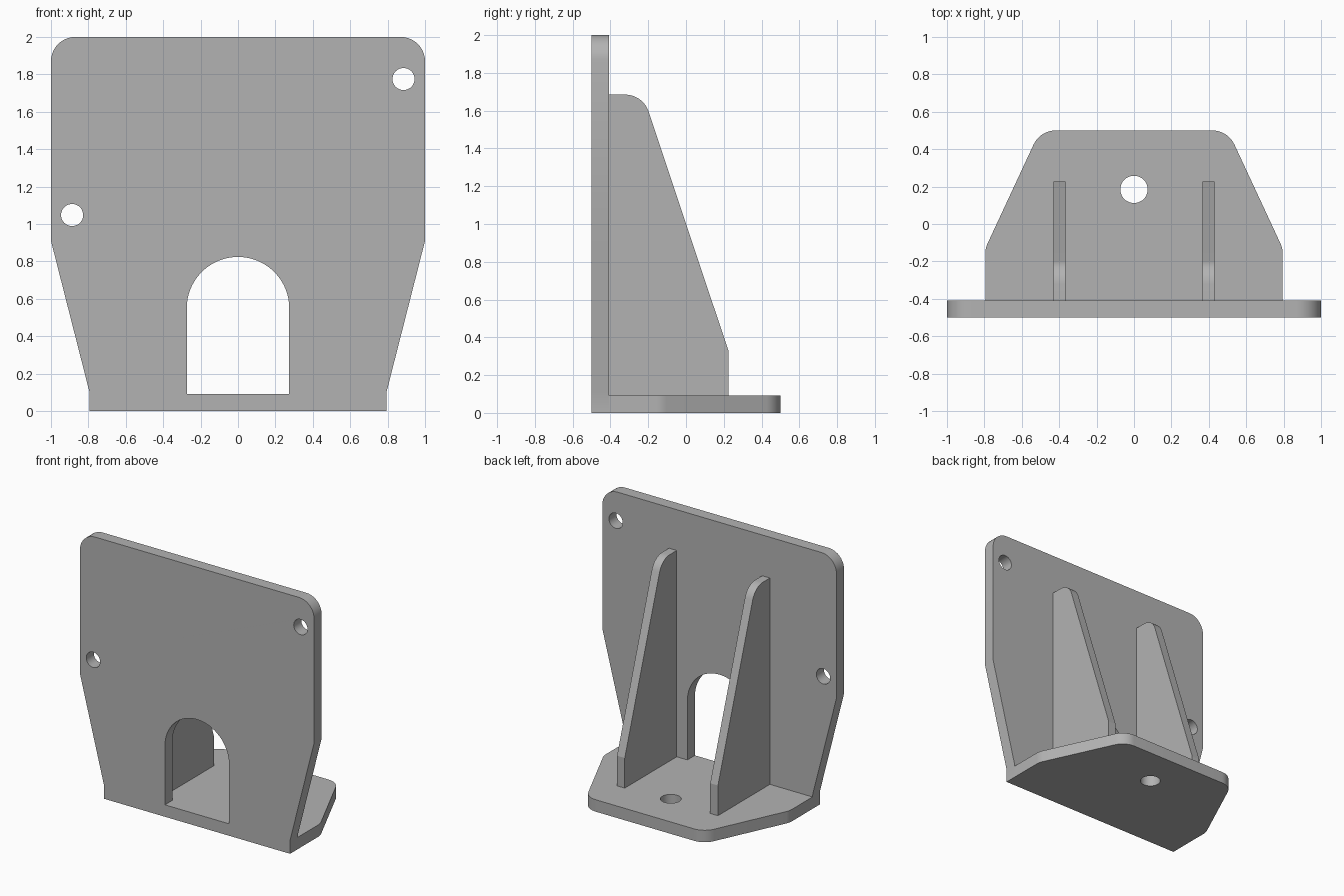
import bpy, bmesh, math
from mathutils import Matrix, Vector

if "Cube" in bpy.data.objects:
    bpy.data.objects.remove(bpy.data.objects["Cube"])

steel = bpy.data.materials.new("grey_steel")
steel.diffuse_color = (0.45, 0.45, 0.45, 1)
steel.use_nodes = True
steel.node_tree.nodes["Principled BSDF"].inputs["Base Color"].default_value = steel.diffuse_color


def rounded(corners, steps=10):
    """Outline from (x, y, radius) corners; radius 0 stays sharp."""
    out = []
    n = len(corners)
    for i, (x, y, r) in enumerate(corners):
        p = Vector((x, y))
        if r == 0:
            out.append(p)
            continue
        a = (Vector(corners[i - 1][:2]) - p).normalized()
        b = (Vector(corners[(i + 1) % n][:2]) - p).normalized()
        half = a.angle(b) / 2
        centre = p + (a + b).normalized() * (r / math.sin(half))
        start = p + a * (r / math.tan(half)) - centre
        end = p + b * (r / math.tan(half)) - centre
        sweep = math.atan2(start.x * end.y - start.y * end.x, start.dot(end))
        for k in range(steps + 1):
            out.append(centre + Matrix.Rotation(sweep * k / steps, 2) @ start)
    return out


def circle(x, y, r, n=40):
    return [Vector((x + r * math.cos(2 * math.pi * k / n),
                    y + r * math.sin(2 * math.pi * k / n))) for k in range(n)]


def plate(name, loops, thickness, matrix):
    """Flat plate from an outer outline plus hole outlines."""
    curve = bpy.data.curves.new(name + "_profile", 'CURVE')
    curve.dimensions = '2D'
    curve.fill_mode = 'BOTH'
    curve.extrude = thickness / 2
    for loop in loops:
        spline = curve.splines.new('POLY')
        spline.points.add(len(loop) - 1)
        for point, co in zip(spline.points, loop):
            point.co = (co.x, co.y, 0, 1)
        spline.use_cyclic_u = True
    helper = bpy.data.objects.new(name + "_profile", curve)
    bpy.context.collection.objects.link(helper)
    deps = bpy.context.evaluated_depsgraph_get()
    mesh = bpy.data.meshes.new_from_object(helper.evaluated_get(deps))
    bpy.data.objects.remove(helper)
    bm = bmesh.new()
    bm.from_mesh(mesh)
    bmesh.ops.remove_doubles(bm, verts=bm.verts, dist=1e-4)
    bm.transform(matrix)
    bmesh.ops.recalc_face_normals(bm, faces=bm.faces)
    bm.to_mesh(mesh)
    bm.free()
    mesh.materials.clear()
    mesh.materials.append(steel)
    obj = bpy.data.objects.new(name, mesh)
    bpy.context.collection.objects.link(obj)
    bpy.ops.object.select_all(action='DESELECT')
    obj.select_set(True)
    bpy.context.view_layer.objects.active = obj
    bpy.ops.object.shade_smooth_by_angle(angle=math.radians(15))
    return obj


T = 0.092   # main plate thickness
R = 0.13    # corner radius

# Upright plate with an arched opening and two bolt holes
outline = rounded([(-0.795, 0, 0), (0.795, 0, 0), (0.795, 0.105, 0), (1, 0.91, 0),
                   (1, 2, R), (-1, 2, R), (-1, 0.91, 0), (-0.795, 0.105, 0)])
arch = [Vector((-0.274, T)), Vector((0.274, T))]
arch += [Vector((0.274 * math.cos(math.pi * k / 32), 0.55 + 0.274 * math.sin(math.pi * k / 32)))
         for k in range(33)]
plate("upright_plate", [outline, arch, circle(0.885, 1.775, 0.059), circle(-0.887, 1.048, 0.059)],
      T, Matrix.Translation((0, -0.5 + T / 2, 0)) @ Matrix.Rotation(math.pi / 2, 4, 'X'))

# Base plate with one bolt hole
outline = rounded([(-0.795, -0.5 + T, 0), (0.795, -0.5 + T, 0), (0.795, -0.13, R), (0.502, 0.5, R),
                   (-0.502, 0.5, R), (-0.795, -0.13, R)])
plate("base_plate", [outline, circle(0, 0.185, 0.073)], T, Matrix.Translation((0, 0, T / 2)))

# Pair of tapered stiffening ribs
outline = rounded([(-0.5 + T, T, 0), (0.226, T, 0), (0.226, 0.325, 0),
                   (-0.228, 1.685, R), (-0.5 + T, 1.685, 0)])
upright = Matrix(((0, 0, 1, 0), (1, 0, 0, 0), (0, 1, 0, 0), (0, 0, 0, 1)))
for side, name in ((-1, "left_rib"), (1, "right_rib")):
    plate(name, [outline], 0.066, Matrix.Translation((side * 0.398, 0, 0)) @ upright)
